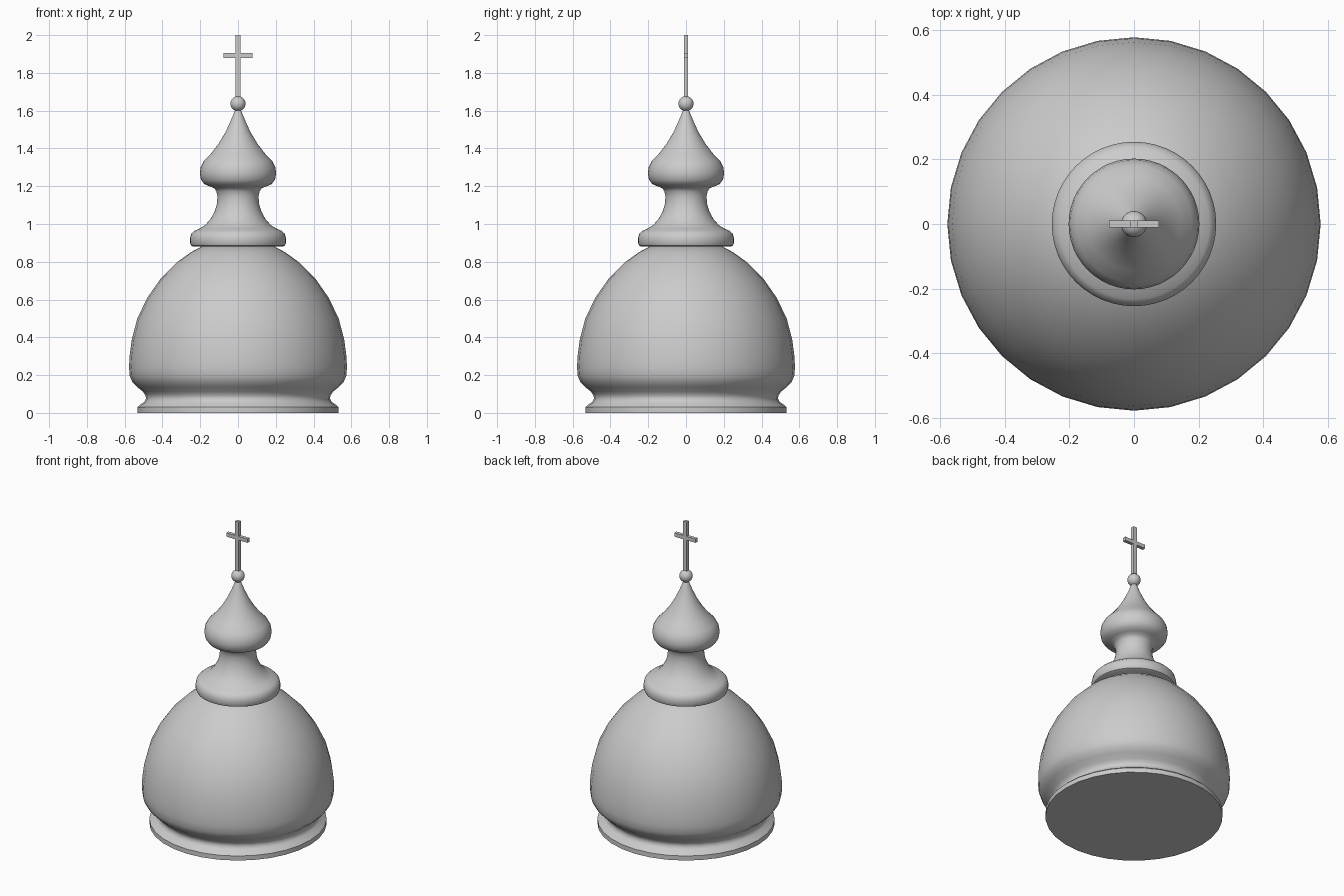
import bpy, bmesh, math

if "Cube" in bpy.data.objects:
    bpy.data.objects.remove(bpy.data.objects["Cube"])


def finish(name, bm, smooth=True):
    bmesh.ops.recalc_face_normals(bm, faces=bm.faces)
    mesh = bpy.data.meshes.new(name)
    bm.to_mesh(mesh)
    bm.free()
    ob = bpy.data.objects.new(name, mesh)
    bpy.context.collection.objects.link(ob)
    bpy.ops.object.select_all(action='DESELECT')
    ob.select_set(True)
    bpy.context.view_layer.objects.active = ob
    if smooth:
        bpy.ops.object.shade_smooth_by_angle(angle=math.radians(40))
    return ob


def lathe(name, profile, sides):
    """Revolve (radius, height) points about z and cap both ends."""
    bm = bmesh.new()
    rings = [[bm.verts.new((r * math.cos(2 * math.pi * i / sides),
                            r * math.sin(2 * math.pi * i / sides), z))
              for i in range(sides)] for r, z in profile]
    for a, b in zip(rings, rings[1:]):
        for i in range(sides):
            j = (i + 1) % sides
            bm.faces.new((a[i], a[j], b[j], b[i]))
    bm.faces.new(rings[0][::-1])
    bm.faces.new(rings[-1])
    return finish(name, bm)


def box(name, size, z):
    bm = bmesh.new()
    bmesh.ops.create_cube(bm, size=1)
    bmesh.ops.scale(bm, vec=size, verts=bm.verts)
    bmesh.ops.translate(bm, vec=(0, 0, z), verts=bm.verts)
    return finish(name, bm, smooth=False)


# Main dome with its flared foot
lathe("dome", [
    (.532, 0), (.532, .03), (.52, .042), (.497, .057), (.487, .075),
    (.49, .093), (.503, .112), (.535, .138), (.56, .165), (.573, .195),
    (.577, .24), (.574, .30), (.562, .39), (.533, .50), (.48, .61),
    (.41, .71), (.32, .80), (.25, .85), (.19, .882)], 32)

# Collar, waisted neck and small onion dome
lathe("lantern_and_onion", [
    (.236, .88), (.248, .886), (.254, .90), (.254, .925), (.248, .948),
    (.232, .963), (.205, .975), (.175, .993), (.145, 1.027), (.122, 1.07),
    (.111, 1.11), (.109, 1.145), (.114, 1.172), (.125, 1.189), (.15, 1.199),
    (.178, 1.211), (.196, 1.235), (.202, 1.268), (.197, 1.303),
    (.180, 1.335), (.143, 1.373), (.103, 1.425), (.067, 1.485),
    (.040, 1.543), (.02, 1.592), (.008, 1.62)], 48)

# Ball on the tip
bm = bmesh.new()
bmesh.ops.create_uvsphere(bm, u_segments=32, v_segments=16, radius=.04)
bmesh.ops.translate(bm, vec=(0, 0, 1.637), verts=bm.verts)
finish("finial_ball", bm)

# Cross
box("cross_post", (.025, .022, .35), 1.825)
box("cross_bar", (.155, .022, .025), 1.892)
